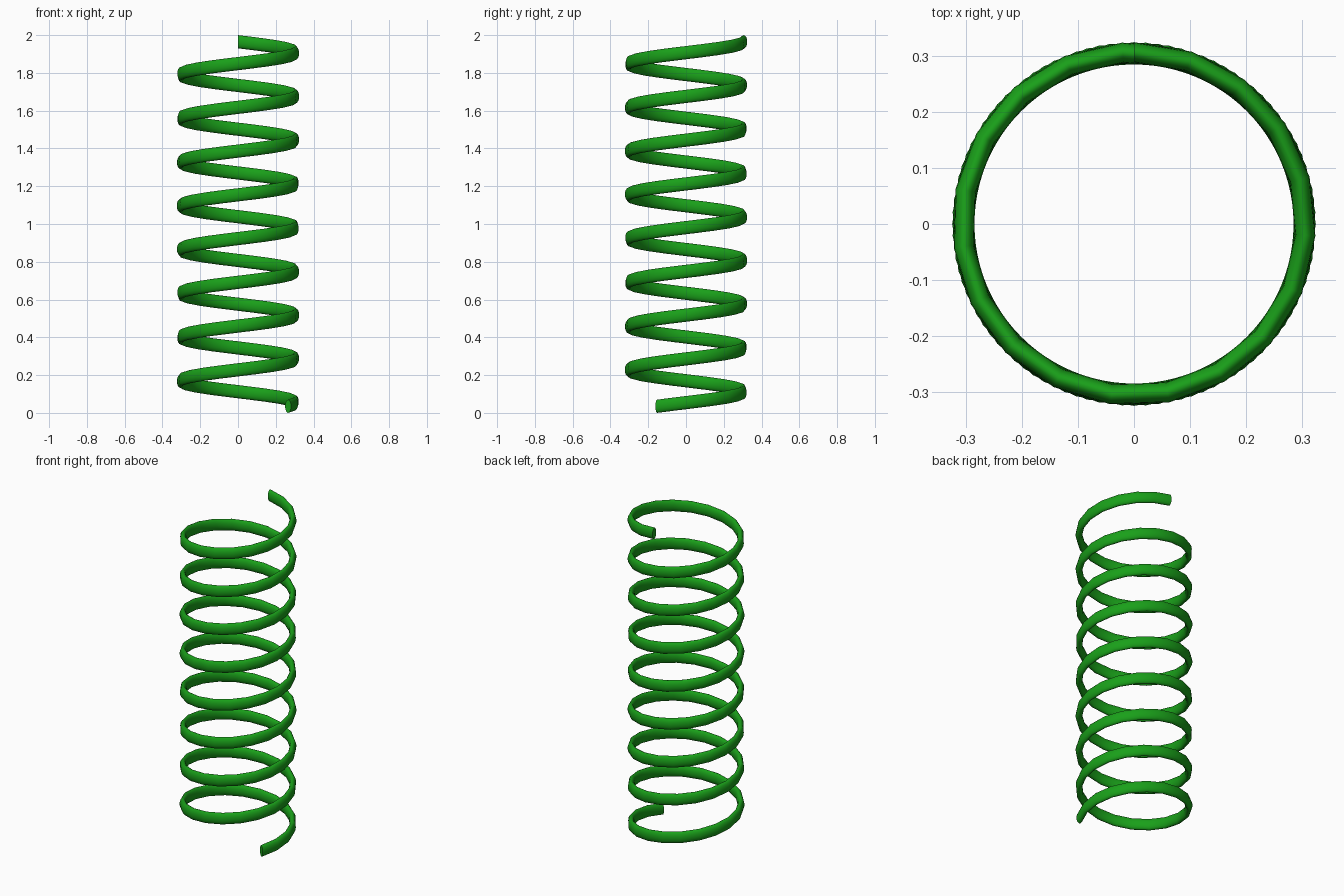
import bpy
import bmesh
from math import sin, cos, pi, radians

cube = bpy.data.objects.get("Cube")
if cube:
    bpy.data.objects.remove(cube, do_unlink=True)

COIL_RADIUS = 0.306
HALF_WIDTH = 0.018      # radial half-size of the oval wire
HALF_HEIGHT = 0.035     # vertical half-size of the oval wire
START = radians(-30)
SWEEP = radians(3000)   # eight and a third turns
STEPS = 160
SIDES = 16
RISE = 2 - 2 * HALF_HEIGHT


def wire_ring(bm, t):
    """Oval cross-section of the wire at fraction t along the helix."""
    angle = START + SWEEP * t
    ring = []
    for i in range(SIDES):
        a = 2 * pi * i / SIDES
        r = COIL_RADIUS + HALF_WIDTH * cos(a)
        z = HALF_HEIGHT + RISE * t + HALF_HEIGHT * sin(a)
        ring.append(bm.verts.new((r * cos(angle), r * sin(angle), z)))
    return ring


# Wire swept along the helix
bm = bmesh.new()
rings = [wire_ring(bm, s / STEPS) for s in range(STEPS + 1)]
for low, high in zip(rings, rings[1:]):
    for i in range(SIDES):
        j = (i + 1) % SIDES
        bm.faces.new((low[i], low[j], high[j], high[i])).smooth = True

# Flat cut ends with crisp rims
for ring in (rings[0], rings[-1]):
    cap = bm.faces.new(ring)
    cap.smooth = False
    for edge in cap.edges:
        edge.smooth = False

bmesh.ops.recalc_face_normals(bm, faces=bm.faces)
mesh = bpy.data.meshes.new("coil_spring")
bm.to_mesh(mesh)
bm.free()
spring = bpy.data.objects.new("coil_spring", mesh)
bpy.context.collection.objects.link(spring)

# Green paint
green = (0.01, 0.35, 0.01, 1)
paint = bpy.data.materials.new("green_paint")
paint.use_nodes = True
paint.diffuse_color = green
paint.node_tree.nodes["Principled BSDF"].inputs["Base Color"].default_value = green
mesh.materials.append(paint)
